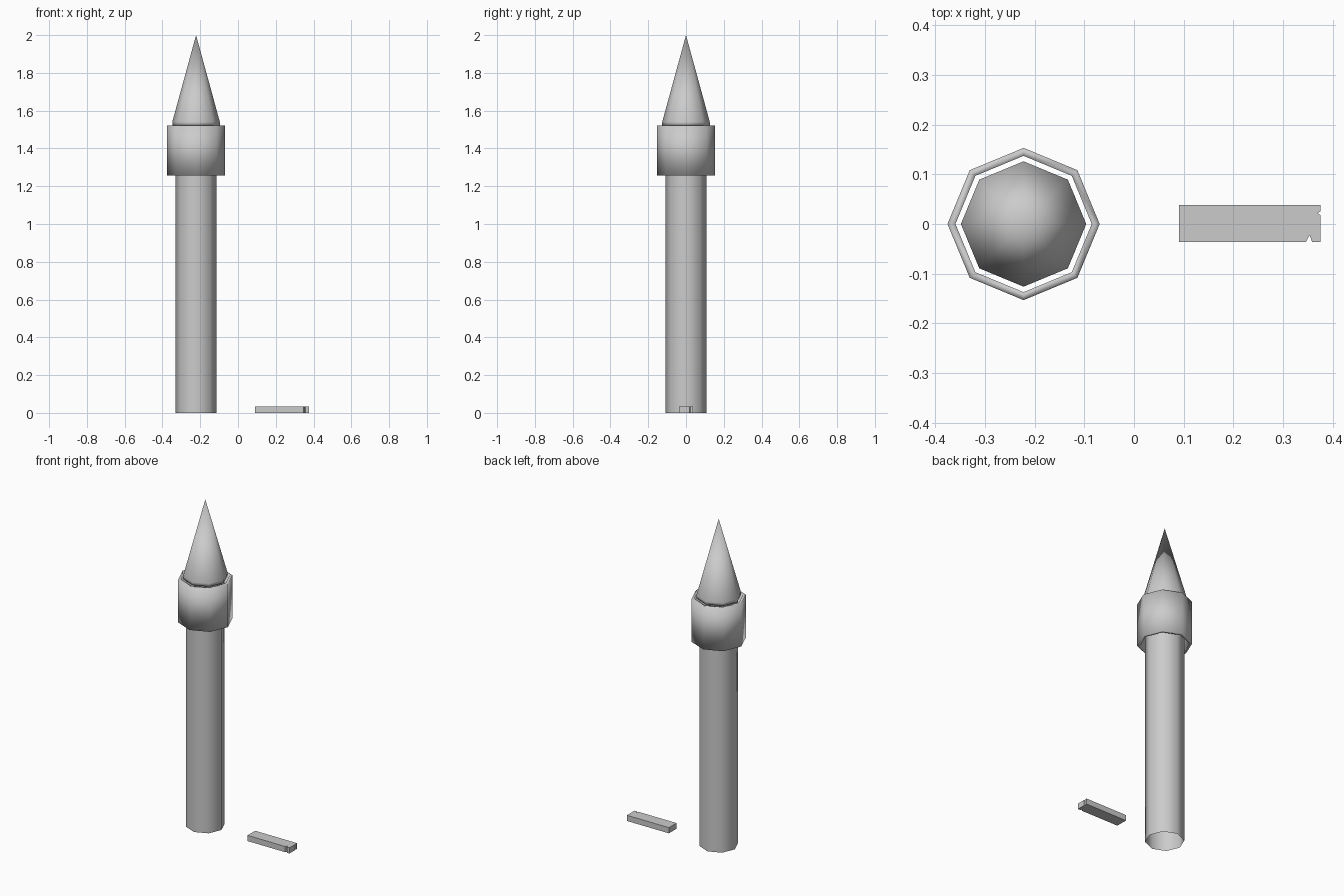
import bpy, math

if "Cube" in bpy.data.objects:
    bpy.data.objects.remove(bpy.data.objects["Cube"])

CX = -0.222
SIDES = 8


def mesh_object(name, verts, faces, smooth):
    mesh = bpy.data.meshes.new(name)
    mesh.from_pydata(verts, [], faces)
    mesh.update()
    for p in mesh.polygons:
        p.use_smooth = smooth
    obj = bpy.data.objects.new(name, mesh)
    bpy.context.collection.objects.link(obj)
    return obj


def lathe(name, profile, closed=False):
    """Spin (radius, z) points round the tower axis; radius 0 makes a tip."""
    verts, rings, faces = [], [], []
    for r, z in profile:
        if r == 0:
            rings.append([len(verts)] * SIDES)
            verts.append((CX, 0, z))
            continue
        rings.append(list(range(len(verts), len(verts) + SIDES)))
        for i in range(SIDES):
            a = 2 * math.pi * i / SIDES
            verts.append((CX + r * math.cos(a), r * math.sin(a), z))
    pairs = list(zip(rings, rings[1:]))
    if closed:
        pairs.append((rings[-1], rings[0]))
    for lo, hi in pairs:
        for i in range(SIDES):
            j = (i + 1) % SIDES
            quad = [lo[i], lo[j], hi[j], hi[i]]
            faces.append(list(dict.fromkeys(quad)))
    return mesh_object(name, verts, faces, True)


# Tall octagonal shaft, open at the foot
lathe("shaft", [(0.109, 0.0), (0.109, 1.522)])

# Pointed roof with a small lip
lathe("roof", [(0.109, 1.522), (0.126, 1.522), (0.126, 1.54), (0, 2.0)])

# Loose collar around the top of the shaft
lathe("collar", [(0.153, 1.257), (0.153, 1.522),
                 (0.137, 1.522), (0.137, 1.257)], closed=True)

# Chipped slab lying beside the tower: outline extruded upwards
outline = [(0.09, -0.036), (0.346, -0.036), (0.353, -0.022), (0.358, -0.036),
           (0.375, -0.036), (0.375, 0.018), (0.368, 0.022), (0.375, 0.025),
           (0.375, 0.038), (0.09, 0.038)]
n = len(outline)
slab_verts = [(x, y, z) for z in (0.0, 0.035) for x, y in outline]
slab_faces = [list(range(n - 1, -1, -1)), list(range(n, 2 * n))]
slab_faces += [[i, (i + 1) % n, (i + 1) % n + n, i + n] for i in range(n)]
mesh_object("slab", slab_verts, slab_faces, False)
